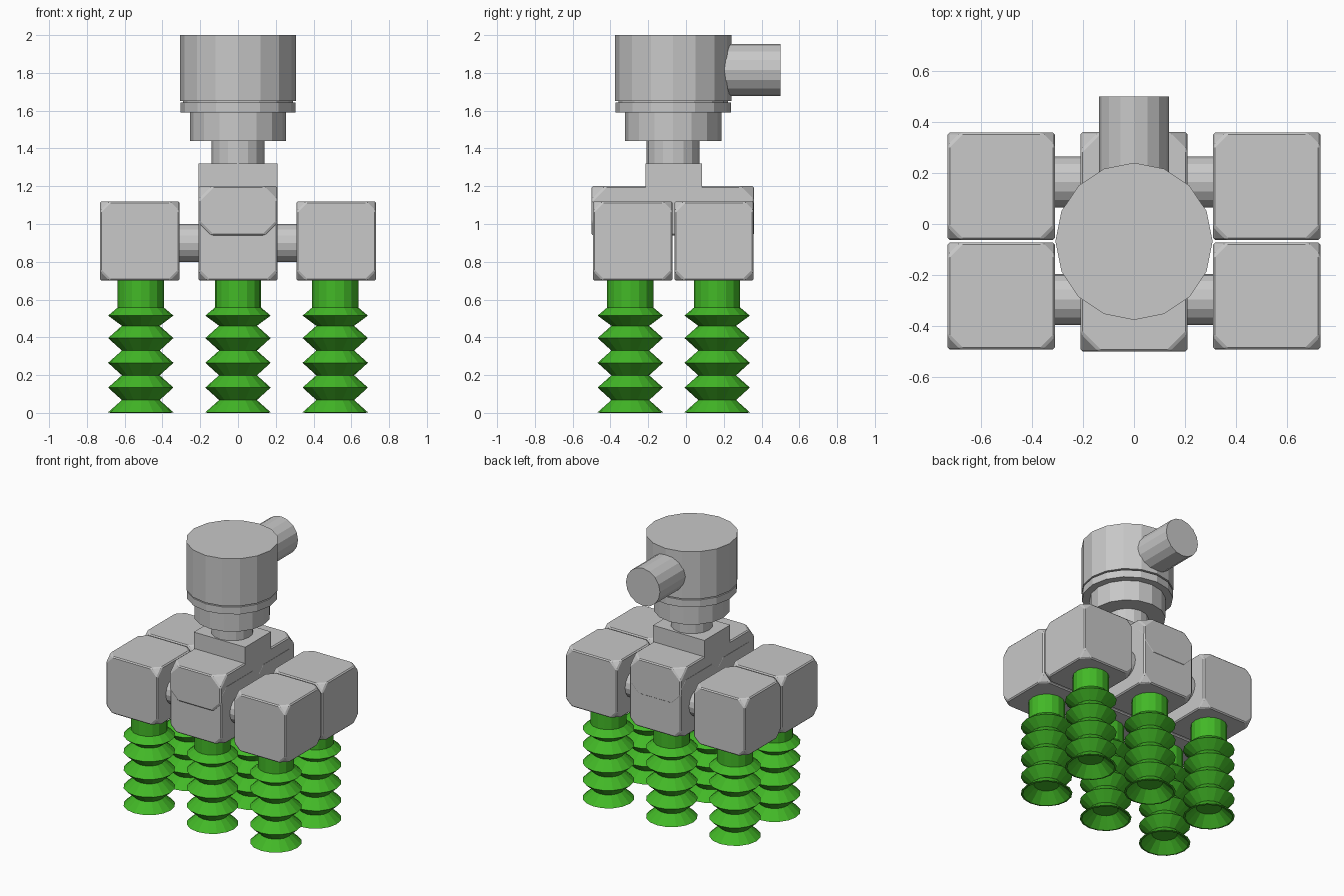
import bpy, bmesh, math
from mathutils import Vector, Matrix

if "Cube" in bpy.data.objects:
    bpy.data.objects.remove(bpy.data.objects["Cube"])


def material(name, rgb):
    m = bpy.data.materials.new(name)
    m.diffuse_color = (*rgb, 1)
    m.use_nodes = True
    m.node_tree.nodes["Principled BSDF"].inputs["Base Color"].default_value = m.diffuse_color
    return m


GREY = material("light_grey", (0.58, 0.58, 0.58))
GREEN = material("bright_green", (0.055, 0.48, 0.02))


def finish(bm, name, mat):
    bmesh.ops.recalc_face_normals(bm, faces=bm.faces)
    me = bpy.data.meshes.new(name)
    bm.to_mesh(me)
    bm.free()
    me.materials.append(mat)
    ob = bpy.data.objects.new(name, me)
    bpy.context.collection.objects.link(ob)
    return ob


def box(name, lo, hi, corner=0.0):
    """Box between two points, with its eight corners optionally cut off."""
    lo, hi = Vector(lo), Vector(hi)
    bm = bmesh.new()
    bmesh.ops.create_cube(bm, size=1)
    for v in bm.verts:
        v.co = (lo + hi) / 2 + v.co * (hi - lo)
    if corner:
        bmesh.ops.bevel(bm, geom=bm.verts[:], offset=corner, segments=1,
                        profile=0.5, affect='VERTICES')
        # slim chamfer softening the remaining edges
        bmesh.ops.bevel(bm, geom=bm.edges[:], offset=0.008, segments=1,
                        profile=0.5, affect='EDGES')
    return finish(bm, name, GREY)


def cylinder(name, a, b, r, sides=16):
    a, b = Vector(a), Vector(b)
    bm = bmesh.new()
    rot = Vector((0, 0, 1)).rotation_difference(b - a).to_matrix().to_4x4()
    bmesh.ops.create_cone(bm, cap_ends=True, segments=sides, radius1=r, radius2=r,
                          depth=(b - a).length,
                          matrix=Matrix.Translation((a + b) / 2) @ rot)
    return finish(bm, name, GREY)


def lathe(name, profile, x, y, mat, sides=16):
    """Spin (radius, z) points around a vertical axis and cap both ends."""
    bm = bmesh.new()
    rings = []
    for r, z in profile:
        rings.append([bm.verts.new((x + r * math.cos(math.tau * i / sides),
                                    y + r * math.sin(math.tau * i / sides), z))
                      for i in range(sides)])
    for p, q in zip(rings, rings[1:]):
        for i in range(sides):
            j = (i + 1) % sides
            bm.faces.new((p[i], p[j], q[j], q[i]))
    bm.faces.new(rings[0])
    bm.faces.new(rings[-1])
    return finish(bm, name, mat)


# Bellows profile: hollow lip, zigzag folds, straight neck
R_OUT, R_IN = 0.173, 0.10
bellows = [(0.085, 0.07), (0.16, 0.0)]
for i in range(4):
    bellows += [(R_OUT, 0.003 + 0.131 * i), (R_IN, 0.068 + 0.131 * i)]
bellows += [(R_OUT, 0.515), (0.122, 0.558), (0.122, 0.71)]

# Six blocks, each with a suction cup below
for row, y in (("front", -0.282), ("back", 0.148)):
    cup_y = -0.295 if row == "front" else 0.165
    for col, x in (("left", -0.52), ("centre", 0.0), ("right", 0.52)):
        box(f"block_{row}_{col}", (x - 0.21, y - 0.21, 0.70),
            (x + 0.21, y + 0.21, 1.12), 0.055)
        lathe(f"suction_cup_{row}_{col}", bellows, x * 0.99, cup_y, GREEN)
    # Cross pipe joining the blocks of one row
    cylinder(f"cross_pipe_{row}", (-0.33, cup_y, 0.90), (0.33, cup_y, 0.90), 0.10)

# Saddle over the centre blocks and its raised pad
box("saddle", (-0.209, -0.5, 0.94), (0.209, 0.36, 1.20), 0.075)
box("saddle_pad", (-0.209, -0.215, 1.10), (0.209, 0.085, 1.32))

# Stepped head on top
CY = -0.068
lathe("head", [(0.14, 1.30), (0.14, 1.44), (0.255, 1.44), (0.255, 1.59),
               (0.305, 1.59), (0.305, 1.643), (0.29, 1.643), (0.29, 1.652),
               (0.308, 1.652), (0.308, 2.0)], 0, CY, GREY)

# Outlet pipe at the back
cylinder("outlet_pipe", (0, 0.0, 1.815), (0, 0.5, 1.815), 0.138)
